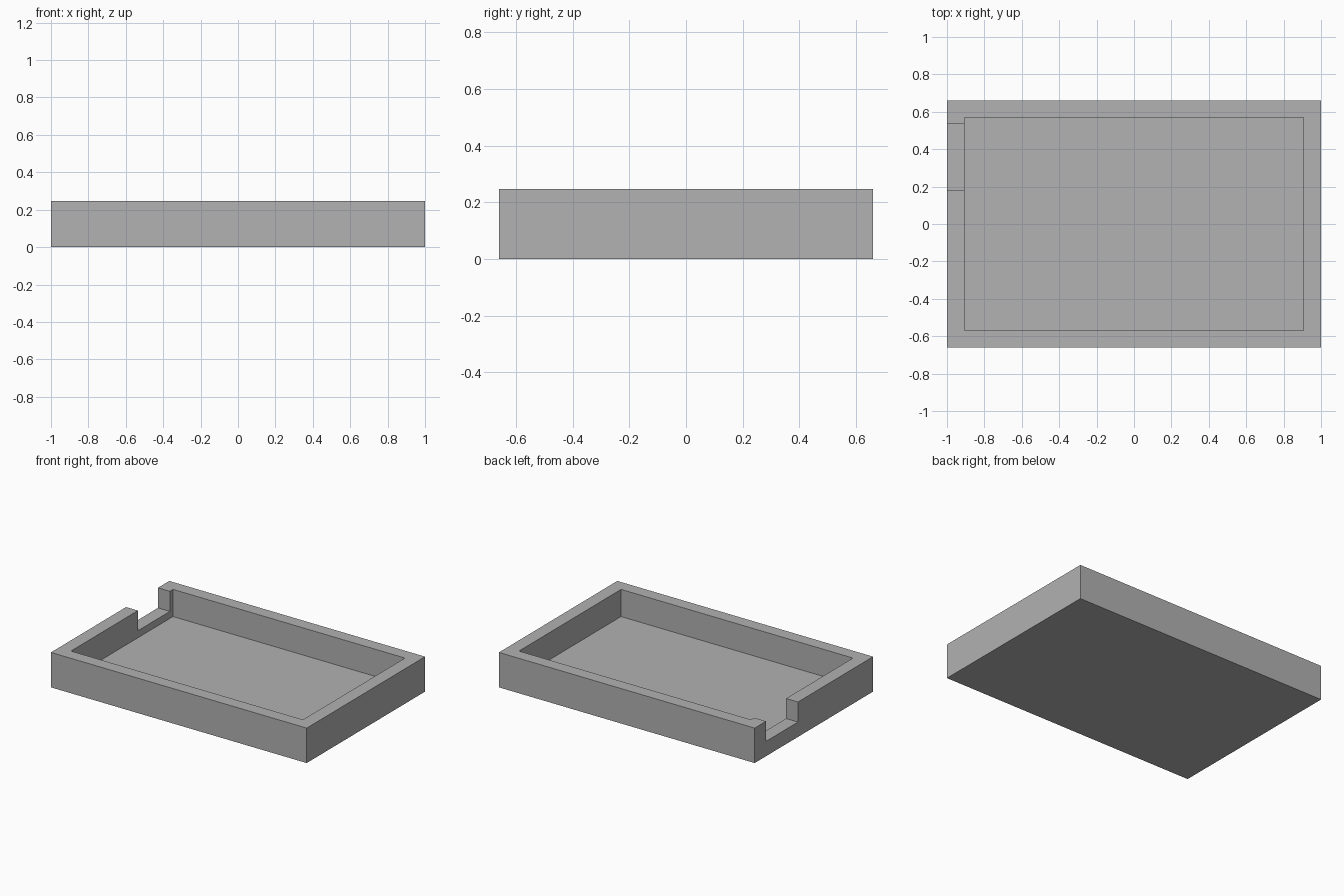
import bpy

default = bpy.data.objects.get("Cube")
if default:
    bpy.data.objects.remove(default, do_unlink=True)

# Overall dimensions
HALF_X, HALF_Y, HEIGHT = 1.0, 0.661, 0.247
INNER_X, INNER_Y, FLOOR = 0.907, 0.57, 0.055
NOTCH_Y, NOTCH_Z = (0.178, 0.535), 0.105
OVER = 0.1  # how far cutters reach past the surface

grey = bpy.data.materials.new("plain_grey")
grey.use_nodes = True
colour = (0.445, 0.445, 0.445, 1)
grey.diffuse_color = colour
grey.node_tree.nodes["Principled BSDF"].inputs["Base Color"].default_value = colour


def box(name, low, high):
    """Axis-aligned box between two corners."""
    bpy.ops.mesh.primitive_cube_add(size=1)
    obj = bpy.context.object
    obj.name = name
    for v in obj.data.vertices:
        v.co = [h if c > 0 else l for c, l, h in zip(v.co, low, high)]
    obj.data.materials.append(grey)
    return obj


def cut(target, cutter):
    """Subtract the cutter, then discard it."""
    cutter.hide_render = True
    mod = target.modifiers.new(cutter.name, "BOOLEAN")
    mod.operation = "DIFFERENCE"
    mod.solver = "EXACT"
    mod.object = cutter
    bpy.context.view_layer.objects.active = target
    bpy.ops.object.modifier_apply(modifier=mod.name)
    bpy.data.objects.remove(cutter, do_unlink=True)


# Solid block
tray = box("tray", (-HALF_X, -HALF_Y, 0), (HALF_X, HALF_Y, HEIGHT))

# Rectangular recess
cut(tray, box("recess_cutter", (-INNER_X, -INNER_Y, FLOOR),
              (INNER_X, INNER_Y, HEIGHT + OVER)))

# Notch through the right wall, near the back
cut(tray, box("notch_cutter", (-HALF_X - OVER, NOTCH_Y[0], NOTCH_Z),
              (-INNER_X + OVER, NOTCH_Y[1], HEIGHT + OVER)))
